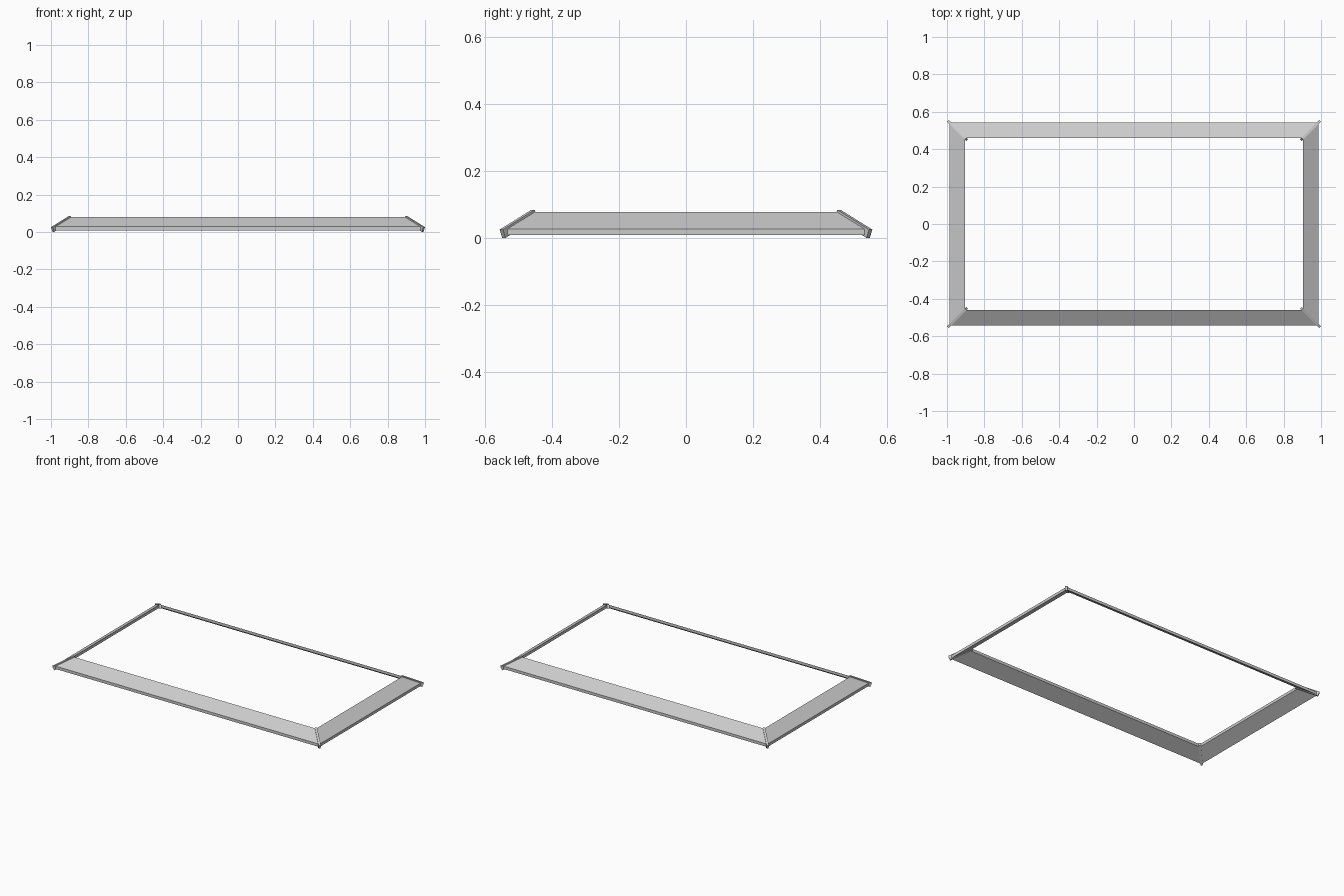
import bpy, bmesh
from math import sqrt
from mathutils import Vector

if "Cube" in bpy.data.objects:
    bpy.data.objects.remove(bpy.data.objects["Cube"])

D = 0.443  # half-length minus half-width of the frame


def make_object(name, bm):
    bmesh.ops.recalc_face_normals(bm, faces=bm.faces)
    mesh = bpy.data.meshes.new(name)
    bm.to_mesh(mesh)
    bm.free()
    ob = bpy.data.objects.new(name, mesh)
    bpy.context.collection.objects.link(ob)
    return ob


CORNERS = [(1, 1), (-1, 1), (-1, -1), (1, -1)]

# Sloping roof skirt: one sheet profile (distance, height) swept round the four mitred corners
profile = [(0.543, 0.028), (0.460, 0.079), (0.460, 0.060), (0.543, 0.009)]
bm = bmesh.new()
rings = [[bm.verts.new((sx * (d + D), sy * d, z)) for d, z in profile]
         for sx, sy in CORNERS]
for i in range(4):
    a, b = rings[i], rings[(i + 1) % 4]
    for j in range(4):
        k = (j + 1) % 4
        bm.faces.new((a[j], b[j], b[k], a[k]))
make_object("roof_skirt", bm)

# Hip caps: square-ended bars lying along each corner
WIDTH, DEPTH = 0.014, 0.027
names = ["back_right", "back_left", "front_left", "front_right"]
for name, (sx, sy) in zip(names, CORNERS):
    low = Vector((sx * (0.552 + D), sy * 0.552, 0.0257))
    high = Vector((sx * (0.457 + D), sy * 0.457, 0.0850))
    along = (high - low).normalized()
    side = Vector((-sy, sx, 0)) / sqrt(2)
    up = along.cross(side).normalized()
    if up.z < 0:
        up = -up
    bm = bmesh.new()
    ends = []
    for p in (low, high):
        ends.append([bm.verts.new(p + side * s * WIDTH / 2 - up * t * DEPTH)
                     for s, t in ((-1, 0), (1, 0), (1, 1), (-1, 1))])
    a, b = ends
    bm.faces.new(a)
    bm.faces.new(b)
    for j in range(4):
        k = (j + 1) % 4
        bm.faces.new((a[j], b[j], b[k], a[k]))
    make_object("hip_cap_" + name, bm)
